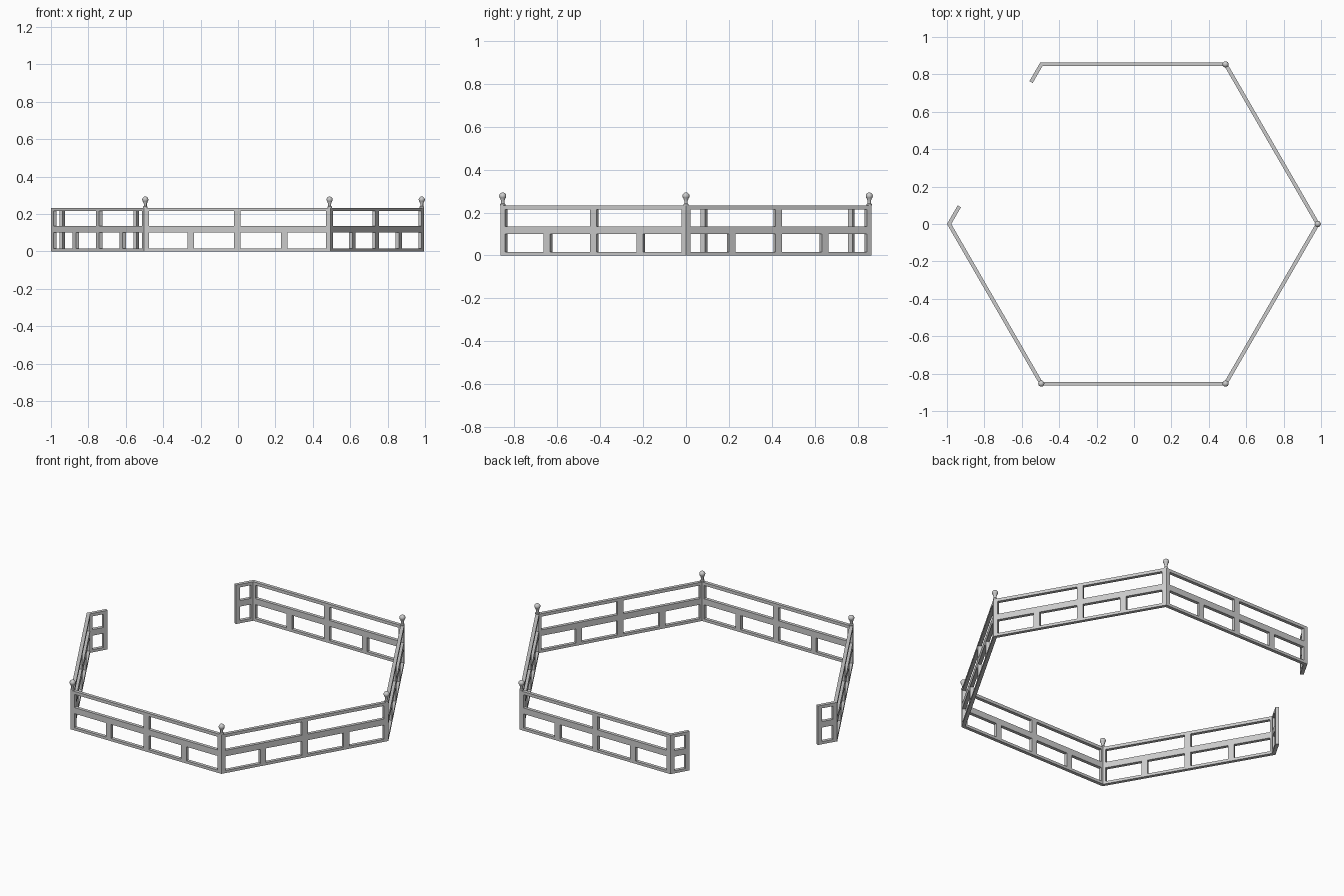
import bpy, bmesh, math
from mathutils import Vector

if "Cube" in bpy.data.objects:
    bpy.data.objects.remove(bpy.data.objects["Cube"])

R, T, CX = 0.997, 0.02, -0.003          # outer radius, thickness, x offset
RI = R - T / math.cos(math.radians(30))  # inner radius of the mitred corners
ZS = [0, 0.016, 0.10, 0.136, 0.215, 0.233]
P, H = 0.025, 0.0175                     # end post width, half width of inner posts


def corner(k, r):
    a = math.radians(60 * k)
    return Vector((CX + r * math.cos(a), r * math.sin(a), 0))


def panel(name, k, us, upper, lower):
    """Mitred lattice panel on side k; upper/lower list the open columns."""
    a, b = corner(k, R), corner(k + 1, R)
    d = (b - a).normalized()
    n = Vector((-d.y, d.x, 0)) * T
    bm = bmesh.new()
    verts = {}

    def v(i, j, s):
        if (i, j, s) not in verts:
            u = us[i]
            p = a + d * u + (n if s else Vector())
            if s and u < 1e-6:
                p = corner(k, RI)
            if s and u > R - 1e-6:
                p = corner(k + 1, RI)
            verts[i, j, s] = bm.verts.new((p.x, p.y, ZS[j]))
        return verts[i, j, s]

    cols, rows = len(us) - 1, len(ZS) - 1

    def solid(i, j):
        if not (0 <= i < cols and 0 <= j < rows):
            return False
        return not ((j == 3 and i in upper) or (j == 1 and i in lower))

    for i in range(cols):
        for j in range(rows):
            if not solid(i, j):
                continue
            for s in (0, 1):
                bm.faces.new([v(i, j, s), v(i + 1, j, s), v(i + 1, j + 1, s), v(i, j + 1, s)])
            edges = [((-1, 0), (i, j), (i, j + 1)), ((1, 0), (i + 1, j), (i + 1, j + 1)),
                     ((0, -1), (i, j), (i + 1, j)), ((0, 1), (i, j + 1), (i + 1, j + 1))]
            for (di, dj), p, q in edges:
                if not solid(i + di, j + dj):
                    bm.faces.new([v(*p, 0), v(*q, 0), v(*q, 1), v(*p, 1)])
    bmesh.ops.recalc_face_normals(bm, faces=bm.faces)
    me = bpy.data.meshes.new(name)
    bm.to_mesh(me)
    bm.free()
    bpy.context.collection.objects.link(bpy.data.objects.new(name, me))


# Full fence panels: two wide openings above, four below
us = [0, P]
for f in (0.25, 0.5, 0.75):
    us += [R * f - H, R * f + H]
us += [R - P, R]
for k, name in ((0, "back_right"), (1, "back"), (3, "front_left"), (4, "front"), (5, "front_right")):
    panel(name + "_panel", k, us, {1, 2, 3, 5, 6, 7} - {4}, {1, 3, 5, 7})

# Short returns either side of the gateway
S = 0.115
panel("gate_return_back", 2, [0, P, S - P, S], {1}, {1})
panel("gate_return_front", 2, [R - S, R - S + P, R - P, R], {1}, {1})


# Turned finials on four corners
def finial(name, loc):
    prof = [(0, 0.232), (0.012, 0.232), (0.012, 0.239), (0.008, 0.243), (0.008, 0.255), (0.011, 0.261)]
    c, r = 0.277, 0.0165
    for t in range(-45, 90, 15):
        prof.append((r * math.cos(math.radians(t)), c + r * math.sin(math.radians(t))))
    prof.append((0, c + r))
    bm = bmesh.new()
    pts = [bm.verts.new((x, 0, z)) for x, z in prof]
    es = [bm.edges.new(e) for e in zip(pts, pts[1:])]
    bmesh.ops.spin(bm, geom=pts + es, cent=(0, 0, 0), axis=(0, 0, 1),
                   angle=math.tau, steps=16, use_merge=False)
    bmesh.ops.remove_doubles(bm, verts=bm.verts, dist=1e-5)
    bmesh.ops.recalc_face_normals(bm, faces=bm.faces)
    me = bpy.data.meshes.new(name)
    bm.to_mesh(me)
    bm.free()
    ob = bpy.data.objects.new(name, me)
    ob.location = loc
    bpy.context.collection.objects.link(ob)
    bpy.ops.object.select_all(action='DESELECT')
    ob.select_set(True)
    bpy.context.view_layer.objects.active = ob
    bpy.ops.object.shade_smooth_by_angle(angle=math.radians(40))


for k in (0, 1, 4, 5):
    finial("corner_finial_%d" % k, corner(k, (R + RI) / 2))
